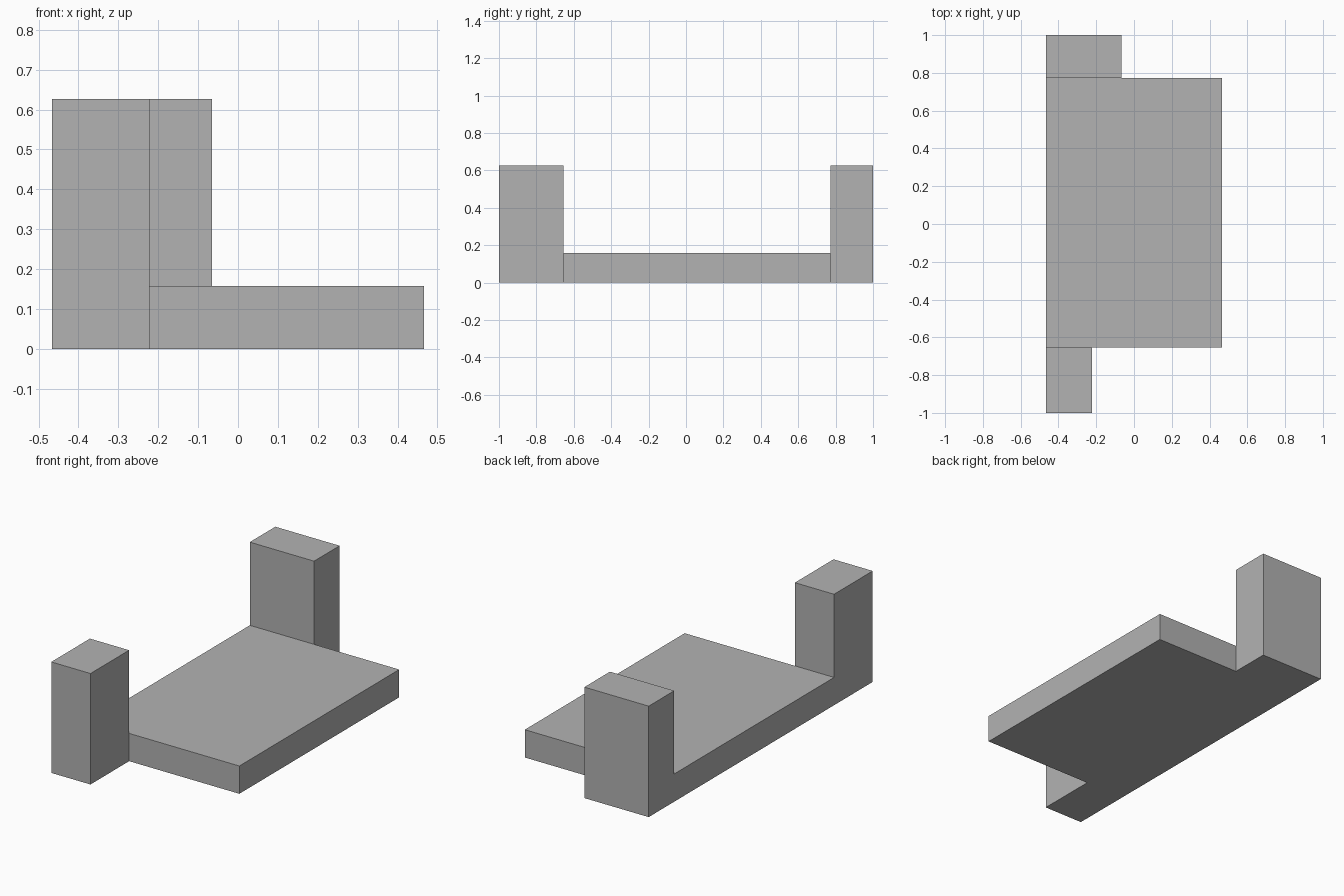
import bpy
import bmesh

cube = bpy.data.objects.get("Cube")
if cube:
    bpy.data.objects.remove(cube, do_unlink=True)

# Main dimensions
LEFT, RIGHT = 0.467, -0.467
FRONT, BACK = -1.0, 1.0
SLAB_FRONT, SLAB_BACK = -0.655, 0.772
FRONT_POST_X, BACK_POST_X = -0.222, -0.065
SLAB_TOP, POST_TOP = 0.157, 0.627

grey = bpy.data.materials.new("plain grey")
grey.use_nodes = True
colour = (0.448, 0.448, 0.448, 1)
grey.diffuse_color = colour
grey.node_tree.nodes["Principled BSDF"].inputs["Base Color"].default_value = colour

bm = bmesh.new()
corners = {}


def corner(x, y):
    if (x, y) not in corners:
        corners[(x, y)] = bm.verts.new((x, y, 0))
    return corners[(x, y)]


def footprint(points):
    return bm.faces.new([corner(x, y) for x, y in points])


def raise_faces(faces, height):
    """Extrude the faces upward and return the new top faces."""
    geom = bmesh.ops.extrude_face_region(bm, geom=faces)["geom"]
    verts = [g for g in geom if isinstance(g, bmesh.types.BMVert)]
    bmesh.ops.translate(bm, verts=verts, vec=(0, 0, height))
    return [g for g in geom if isinstance(g, bmesh.types.BMFace)]


# Footprints of the slab and the two end posts
plan = [
    footprint([(RIGHT, SLAB_FRONT), (FRONT_POST_X, SLAB_FRONT), (LEFT, SLAB_FRONT),
               (LEFT, SLAB_BACK), (BACK_POST_X, SLAB_BACK), (RIGHT, SLAB_BACK)]),
    footprint([(RIGHT, FRONT), (FRONT_POST_X, FRONT),
               (FRONT_POST_X, SLAB_FRONT), (RIGHT, SLAB_FRONT)]),
    footprint([(RIGHT, SLAB_BACK), (BACK_POST_X, SLAB_BACK),
               (BACK_POST_X, BACK), (RIGHT, BACK)]),
]

# Raise everything to slab height, then the posts to full height
tops = raise_faces(plan, SLAB_TOP)
posts = [f for f in tops
         if not SLAB_FRONT < f.calc_center_median().y < SLAB_BACK]
raise_faces(posts, POST_TOP - SLAB_TOP)

# Merge coplanar faces into clean flat sides
bmesh.ops.recalc_face_normals(bm, faces=bm.faces[:])
bmesh.ops.dissolve_limit(bm, angle_limit=0.01, verts=bm.verts[:], edges=bm.edges[:])
bmesh.ops.recalc_face_normals(bm, faces=bm.faces[:])

mesh = bpy.data.meshes.new("slab_with_end_posts")
bm.to_mesh(mesh)
bm.free()
mesh.materials.append(grey)
bpy.context.collection.objects.link(bpy.data.objects.new("slab_with_end_posts", mesh))
